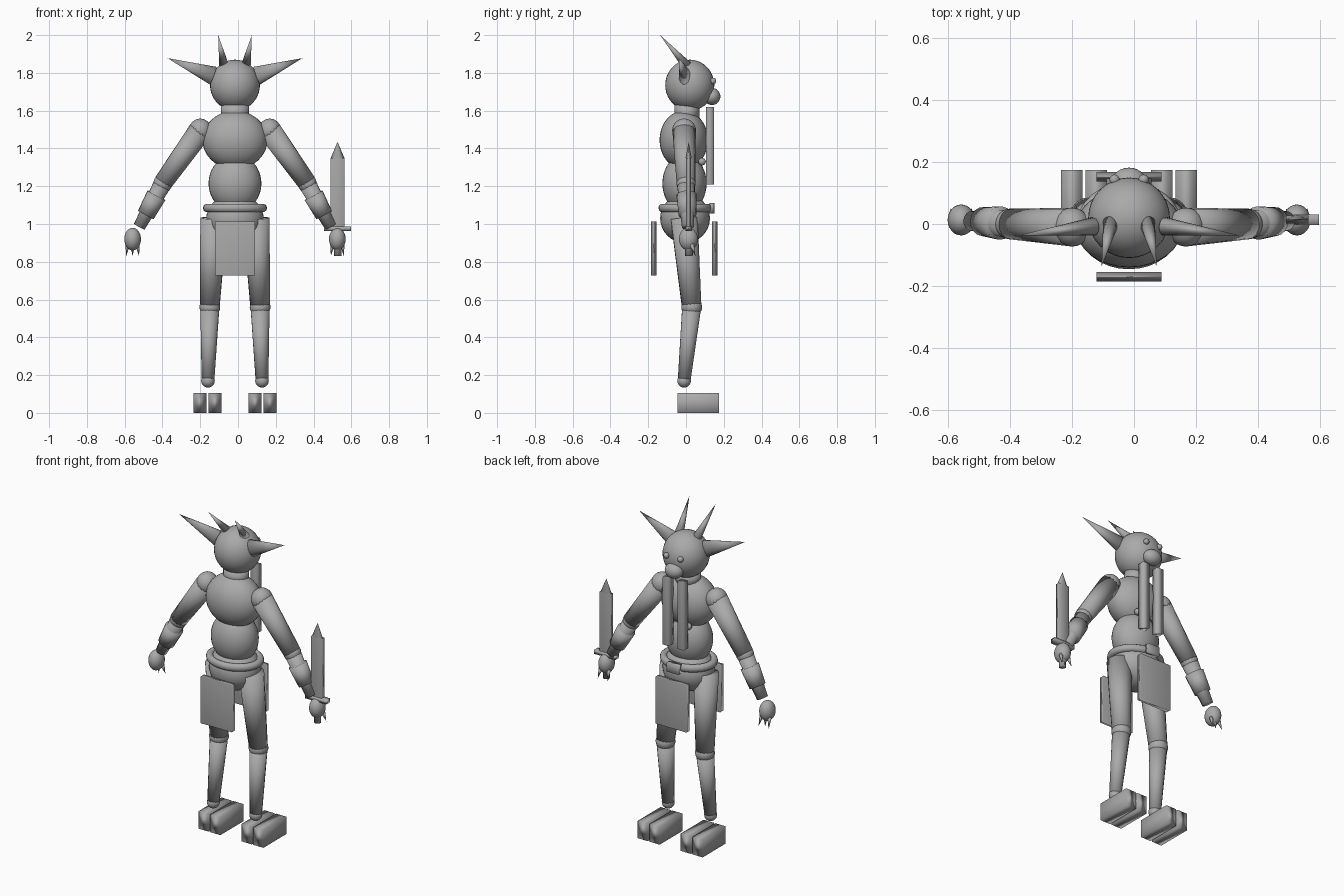
import bpy
from mathutils import Vector

if "Cube" in bpy.data.objects:
    bpy.data.objects.remove(bpy.data.objects["Cube"])

CX = -0.016  # symmetry plane of the figure

grey = bpy.data.materials.new("plain_grey")
grey.diffuse_color = (0.4, 0.4, 0.4, 1)
grey.use_nodes = True
grey.node_tree.nodes["Principled BSDF"].inputs["Base Color"].default_value = grey.diffuse_color


def finish(name):
    ob = bpy.context.object
    ob.name = name
    ob.data.materials.append(grey)
    bpy.ops.object.shade_smooth()
    return ob


def ball(name, loc, radii, seg=24, rings=16):
    bpy.ops.mesh.primitive_uv_sphere_add(segments=seg, ring_count=rings, radius=1, location=loc)
    bpy.context.object.scale = radii
    return finish(name)


def limb(name, a, b, r1, r2, flat=1.0, sides=16):
    """Tapered round bar from a to b; flat squashes it along y."""
    a, b = Vector(a), Vector(b)
    d = b - a
    bpy.ops.mesh.primitive_cone_add(vertices=sides, radius1=r1, radius2=r2,
                                    depth=d.length, location=(a + b) / 2)
    ob = bpy.context.object
    ob.rotation_euler = d.to_track_quat('Z', 'Y').to_euler()
    ob.scale = (1, flat, 1) if abs(d.z) > abs(d.x) else (flat, 1, 1)
    return finish(name)


def box(name, x, y, z):
    bpy.ops.mesh.primitive_cube_add(size=1, location=[sum(v) / 2 for v in (x, y, z)])
    bpy.context.object.scale = [v[1] - v[0] for v in (x, y, z)]
    return finish(name)


# Head, neck and torso
ball("head", (CX, 0.02, 1.735), (0.132, 0.13, 0.135), 32, 20)
ball("snout", (CX, 0.137, 1.675), (0.055, 0.045, 0.045))
limb("neck", (CX, 0.005, 1.55), (CX, 0.005, 1.63), 0.075, 0.075, 0.88)
ball("chest", (CX, -0.012, 1.445), (0.172, 0.128, 0.155), 32, 20)
ball("abdomen", (CX, -0.008, 1.215), (0.14, 0.117, 0.153), 32, 20)
ball("pelvis", (CX, -0.005, 1.03), (0.152, 0.132, 0.13))

# Belt, buckle and hanging cloth panels
bpy.ops.mesh.primitive_torus_add(major_segments=32, minor_segments=10, major_radius=0.147,
                                 minor_radius=0.023, location=(CX, -0.005, 1.085))
bpy.context.object.scale = (1, 0.83, 1)
finish("belt")
box("buckle", (CX - 0.04, CX + 0.04), (0.125, 0.152), (1.055, 1.11))
for name, y in (("front_cloth", (0.137, 0.168)), ("back_cloth", (-0.186, -0.155))):
    box(name, (CX - 0.105, CX + 0.105), y, (0.727, 1.012))

# Paired parts, built once for each side
for s, side in ((-1, "left"), (1, "right")):
    def P(x, y, z):
        return (CX + s * x, y, z)

    def span(a, b):
        return sorted((CX + s * a, CX + s * b))

    # Face and chest details
    ball("eye_" + side, P(0.047, 0.143, 1.757), (0.017,) * 3, 12, 8)
    box("beard_strand_" + side, span(0.028, 0.072), (0.105, 0.147), (1.21, 1.62))
    ball("chest_bead_" + side, P(0.06, 0.085, 1.33), (0.02,) * 3, 12, 8)

    # Horns
    limb("top_horn_" + side, P(0.058, 0.005, 1.838), P(0.089, -0.137, 2.0), 0.026, 0)
    limb("side_horn_" + side, P(0.115, -0.008, 1.785), P(0.357, -0.037, 1.878), 0.05, 0, 0.6)

    # Arm
    ball("shoulder_" + side, P(0.184, -0.01, 1.495), (0.06, 0.063, 0.063))
    limb("upper_arm_" + side, P(0.187, -0.01, 1.49), P(0.38, 0.0, 1.22), 0.062, 0.05)
    ball("elbow_" + side, P(0.382, 0.0, 1.215), (0.05,) * 3)
    limb("forearm_" + side, P(0.382, 0.0, 1.215), P(0.507, 0.01, 0.985), 0.048, 0.032)
    limb("bracer_" + side, P(0.416, 0.003, 1.152), P(0.472, 0.008, 1.048), 0.054, 0.047)
    ball("hand_" + side, P(0.542, 0.013, 0.92), (0.044, 0.05, 0.06))
    for i in (-1, 0, 1):
        limb("claw_" + side, P(0.542 + i * 0.026, 0.03, 0.892),
             P(0.542 + i * 0.034, 0.035 + 0.015 * abs(i), 0.83), 0.013, 0, 1, 8)

    # Leg
    limb("thigh_" + side, P(0.112, -0.01, 1.03), P(0.133, 0.03, 0.56), 0.072, 0.052)
    ball("knee_" + side, P(0.133, 0.03, 0.56), (0.055, 0.055, 0.05))
    limb("shin_" + side, P(0.133, 0.03, 0.56), P(0.143, -0.01, 0.17), 0.051, 0.034)
    ball("ankle_" + side, P(0.143, -0.01, 0.17), (0.036,) * 3)

    # Cloven foot
    for a, b in ((0.071, 0.141), (0.15, 0.219)):
        box("hoof_half_" + side, span(a, b), (-0.045, 0.175), (0, 0.106))

# Sword held in one hand
SX, SY = 0.527, 0.014
box("sword_blade", (SX - 0.036, SX + 0.036), (SY - 0.013, SY + 0.013), (0.97, 1.35))
bpy.ops.mesh.primitive_cone_add(vertices=4, radius1=1, radius2=0, depth=0.085,
                                location=(SX, SY, 1.3925))
tip = bpy.context.object
tip.scale = (0.036, 0.016, 1)
finish("sword_tip")
box("sword_guard", (SX - 0.072, SX + 0.07), (SY - 0.017, SY + 0.017), (0.963, 0.988))
limb("sword_grip", (SX, SY, 0.83), (SX, SY, 0.975), 0.02, 0.02)
